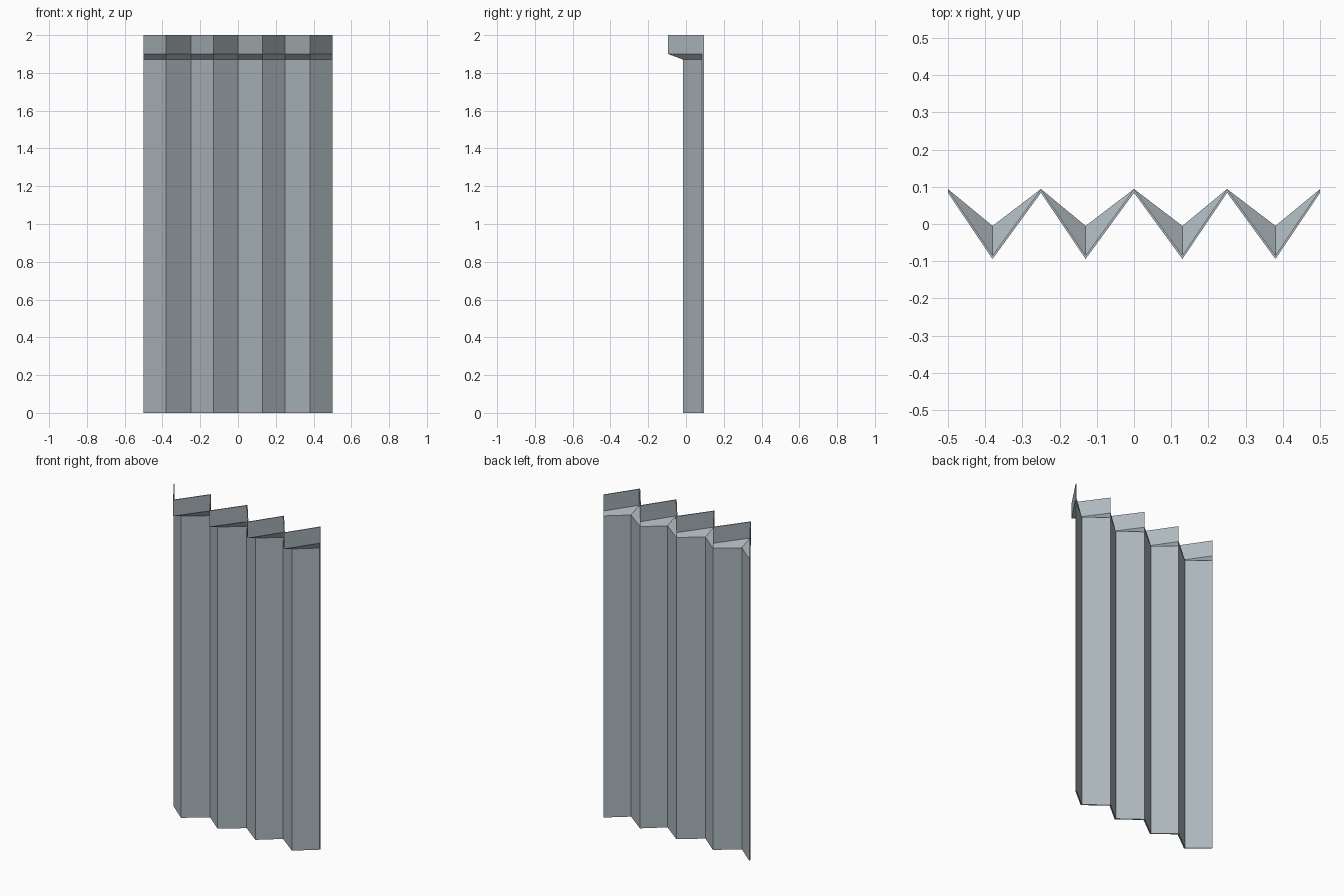
import bpy, bmesh

if "Cube" in bpy.data.objects:
    bpy.data.objects.remove(bpy.data.objects["Cube"])

# Colour
mat = bpy.data.materials.new("blue grey fabric")
mat.diffuse_color = (0.42, 0.48, 0.51, 1)
mat.use_nodes = True
mat.node_tree.nodes["Principled BSDF"].inputs["Base Color"].default_value = mat.diffuse_color

XS = [-0.5, -0.38, -0.25, -0.13, 0, 0.13, 0.25, 0.38, 0.5]
PEAK, THICK = 0.094, 0.01
# (height, front y of the folds): straight drape, sloped step, pleated header
ROWS = [(0, -0.015), (1.87, -0.015), (1.90, -0.094), (2.0, -0.094)]

bm = bmesh.new()


def sheet(back):
    """Grid of zigzag points for the front or the back of the cloth."""
    grid = []
    for z, valley in ROWS:
        row = []
        for i, x in enumerate(XS):
            y = valley + (THICK if back else 0) if i % 2 else PEAK - (0 if back else THICK)
            row.append(bm.verts.new((x, y, z)))
        grid.append(row)
    return grid


front, back = sheet(False), sheet(True)
nr, nc = len(ROWS), len(XS)

# Pleated faces
for r in range(nr - 1):
    for c in range(nc - 1):
        for g in (front, back):
            bm.faces.new((g[r][c], g[r][c + 1], g[r + 1][c + 1], g[r + 1][c]))

# Hem, top edge and side edges
for r in (0, nr - 1):
    for c in range(nc - 1):
        bm.faces.new((front[r][c], front[r][c + 1], back[r][c + 1], back[r][c]))
for c in (0, nc - 1):
    for r in range(nr - 1):
        bm.faces.new((front[r][c], front[r + 1][c], back[r + 1][c], back[r][c]))

bmesh.ops.recalc_face_normals(bm, faces=bm.faces)
mesh = bpy.data.meshes.new("pleated_curtain")
bm.to_mesh(mesh)
bm.free()
mesh.materials.append(mat)
obj = bpy.data.objects.new("pleated_curtain", mesh)
bpy.context.collection.objects.link(obj)
